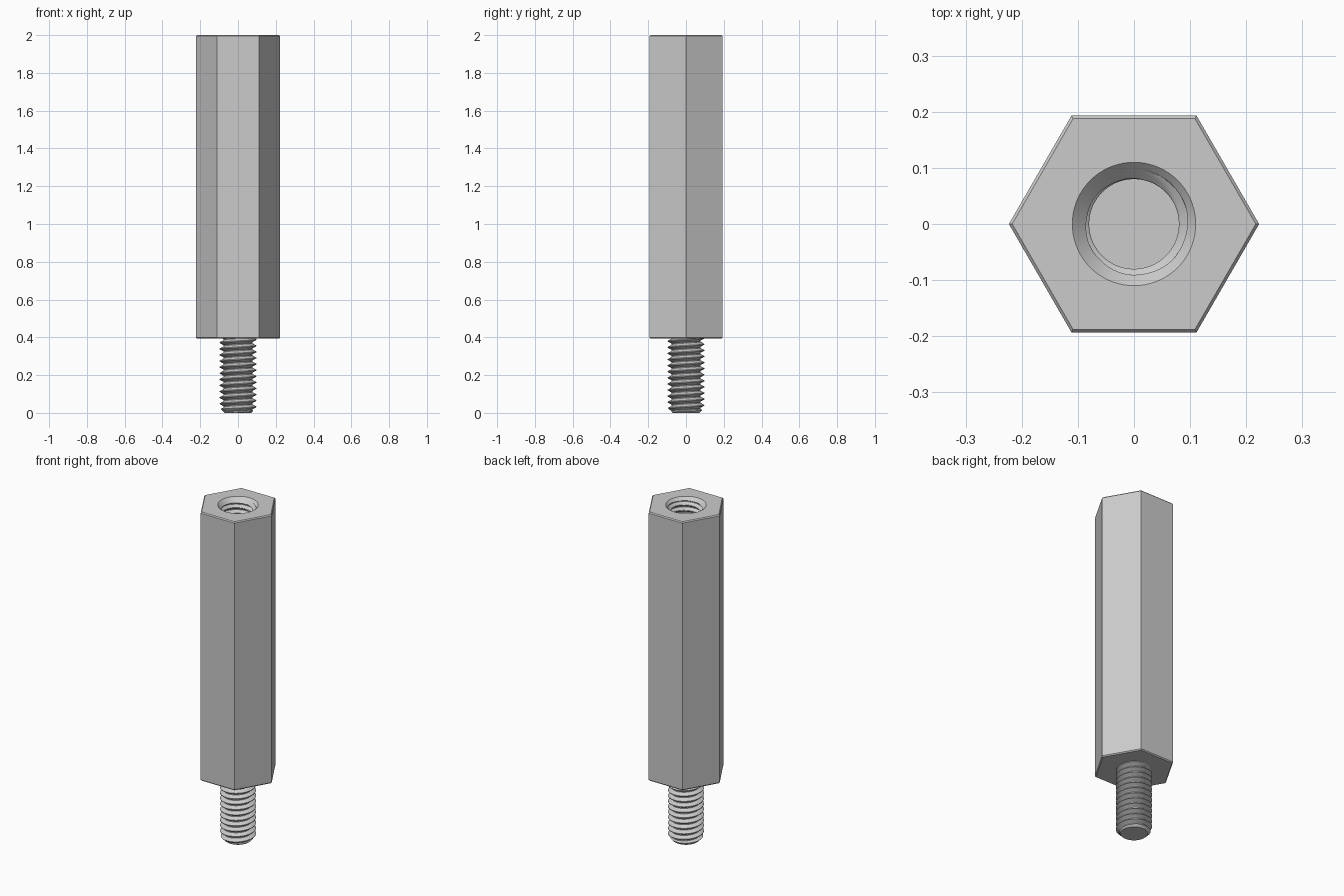
import bpy, bmesh, math

if "Cube" in bpy.data.objects:
    bpy.data.objects.remove(bpy.data.objects["Cube"], do_unlink=True)

HEX_R, HEX_BOTTOM, TOP = 0.223, 0.393, 2.0
CHAMFER = 0.006
PITCH = 0.0323
SIDES, STEPS = 72, 16          # thread segments per turn, profile steps per pitch
SINK_R, HOLE_BOTTOM = 0.11, 1.4

steel = bpy.data.materials.new("grey steel")
steel.use_nodes = True
colour = (0.6, 0.6, 0.6, 1)
steel.diffuse_color = colour
steel.node_tree.nodes["Principled BSDF"].inputs["Base Color"].default_value = colour


def finish(bm, name, smooth):
    mesh = bpy.data.meshes.new(name)
    bm.to_mesh(mesh)
    bm.free()
    mesh.materials.append(steel)
    obj = bpy.data.objects.new(name, mesh)
    bpy.context.collection.objects.link(obj)
    if smooth:
        bpy.ops.object.select_all(action='DESELECT')
        obj.select_set(True)
        bpy.context.view_layer.objects.active = obj
        bpy.ops.object.shade_smooth_by_angle(angle=math.radians(30))
    return obj


def ring(bm, count, radius, z):
    return [bm.verts.new((radius * math.cos(math.tau * i / count),
                          radius * math.sin(math.tau * i / count), z))
            for i in range(count)]


def edge_loop(bm, verts):
    return [bm.edges.get(p) or bm.edges.new(p) for p in zip(verts, verts[1:] + verts[:1])]


def tooth(turn):
    """Height of the thread, 0 at the root and 1 at the crest."""
    distance = abs((turn % 1) - 0.5) * 2
    return min(1, max(0, (distance - 0.2) / 0.68))


def thread(name, z0, z1, root, crest, limit, inward=False):
    """Helical threaded wall from z0 to z1, closed by a disc at z0."""
    bm = bmesh.new()
    rows = int((z1 - z0) / PITCH + 3) * STEPS
    columns = []
    for i in range(SIDES):
        turn = i / SIDES
        column = []
        for k in range(rows + 1):
            z = min(z1, max(z0, z0 + PITCH * (k / STEPS - 1 + turn)))
            r = limit(root + (crest - root) * tooth((z - z0) / PITCH - turn), z)
            a = math.tau * turn
            column.append(bm.verts.new((r * math.cos(a), r * math.sin(a), z)))
        columns.append(column)
    for i in range(SIDES):
        # The last column meets the first one a full pitch higher
        shift = STEPS if i == SIDES - 1 else 0
        a, b = columns[i], columns[(i + 1) % SIDES]
        for k in range(rows - shift):
            bm.faces.new((a[k], b[k + shift], b[k + shift + 1], a[k + 1]))
        if shift:
            for k in range(shift):
                if k + 1 < shift:
                    bm.faces.new((a[0], b[k + 1], b[k]))
    bmesh.ops.remove_doubles(bm, verts=bm.verts, dist=0.00002)
    base = [e for e in bm.edges if e.is_boundary and all(v.co.z < z0 + 0.0001 for v in e.verts)]
    bmesh.ops.holes_fill(bm, edges=base, sides=0)
    bmesh.ops.recalc_face_normals(bm, faces=bm.faces)
    # The disc at the base shows which way the surface faces
    bottom = min(bm.faces, key=lambda f: f.calc_center_median().z)
    if (bottom.normal.z > 0) != inward:
        bmesh.ops.reverse_faces(bm, faces=bm.faces)
    return finish(bm, name, True)


# Hexagonal body with chamfered ends and a round opening on top
bm = bmesh.new()
levels = [(HEX_R - CHAMFER, HEX_BOTTOM), (HEX_R, HEX_BOTTOM + CHAMFER),
          (HEX_R, TOP - CHAMFER), (HEX_R - CHAMFER, TOP)]
loops = [ring(bm, 6, r, z) for r, z in levels]
for low, high in zip(loops, loops[1:]):
    for i in range(6):
        j = (i + 1) % 6
        bm.faces.new((low[i], low[j], high[j], high[i]))
bm.faces.new(loops[0][::-1])
opening = ring(bm, SIDES, SINK_R, TOP)
bmesh.ops.triangle_fill(bm, use_beauty=True, normal=(0, 0, 1),
                        edges=edge_loop(bm, loops[-1]) + edge_loop(bm, opening))
bmesh.ops.recalc_face_normals(bm, faces=bm.faces)
finish(bm, "hex_body", False)

# Male stud with a bevelled tip
thread("threaded_stud", 0, HEX_BOTTOM + 0.002, 0.076, 0.097,
       lambda r, z: min(r, 0.072 + z))

# Threaded hole with a countersunk mouth
thread("threaded_hole", HOLE_BOTTOM, TOP, 0.08, 0.097,
       lambda r, z: max(r, SINK_R - (TOP - z)), inward=True)
